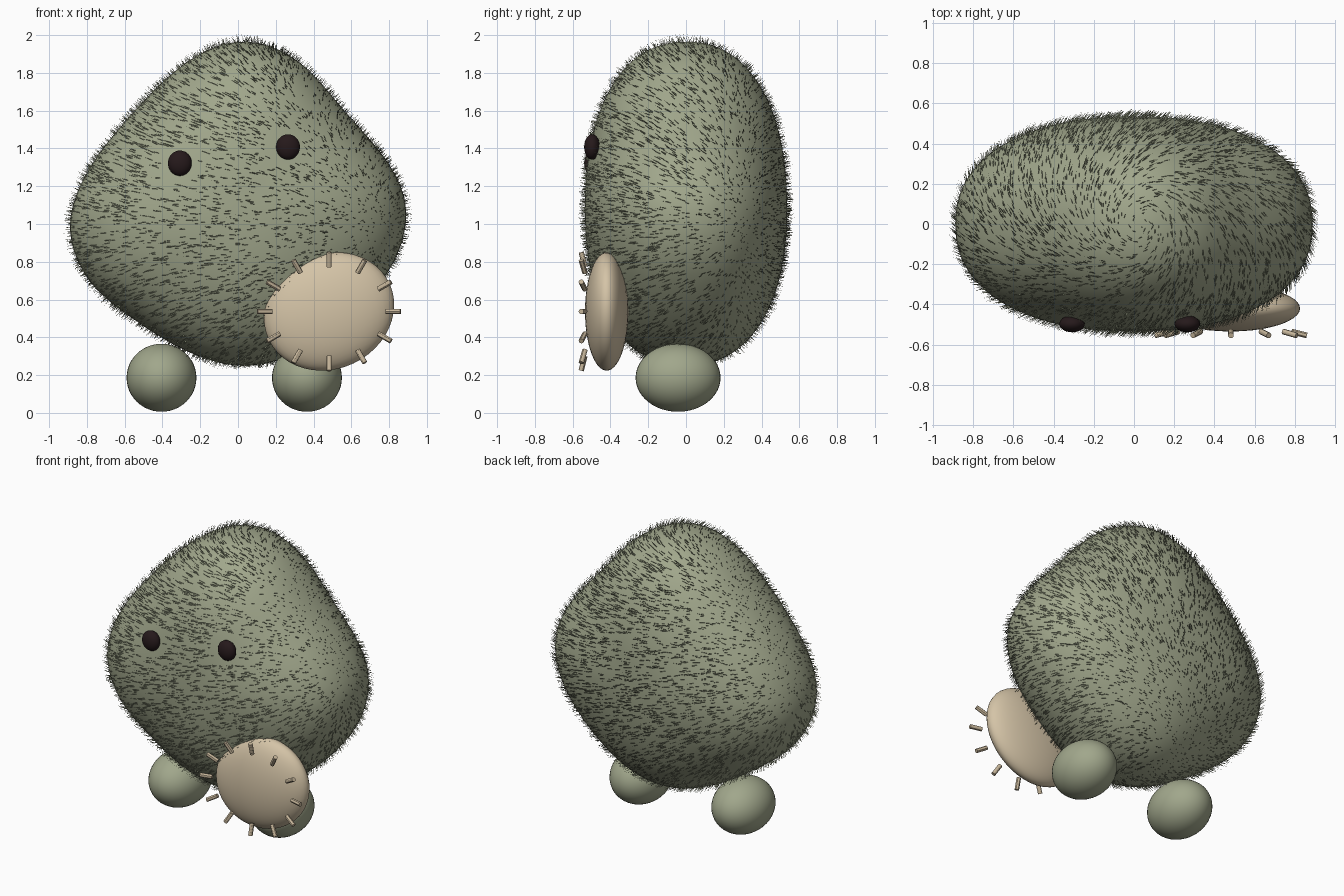
import bpy, bmesh, math, random
from mathutils import Vector, Matrix

random.seed(4)
if "Cube" in bpy.data.objects:
    bpy.data.objects.remove(bpy.data.objects["Cube"])


def material(name, rgb):
    m = bpy.data.materials.new(name)
    m.use_nodes = True
    m.diffuse_color = (*rgb, 1)
    m.node_tree.nodes["Principled BSDF"].inputs["Base Color"].default_value = (*rgb, 1)
    return m


SAGE = material("sage green", (0.355, 0.385, 0.26))
FUR = material("olive fur", (0.26, 0.285, 0.19))
TAN = material("tan cloth", (0.66, 0.55, 0.385))
THREAD = material("thread", (0.56, 0.46, 0.32))
EYE = material("dark brown", (0.019, 0.01, 0.011))


def finish(name, bm, mat, smooth=True):
    mesh = bpy.data.meshes.new(name)
    bm.to_mesh(mesh)
    bm.free()
    mesh.materials.append(mat)
    for p in mesh.polygons:
        p.use_smooth = smooth
    ob = bpy.data.objects.new(name, mesh)
    bpy.context.collection.objects.link(ob)
    return ob


def ellipsoid(name, centre, radii, mat, rot=Matrix()):
    bm = bmesh.new()
    bmesh.ops.create_uvsphere(bm, u_segments=40, v_segments=24, radius=1)
    m = Matrix.Translation(centre) @ rot @ Matrix.Diagonal((*radii, 1))
    bmesh.ops.transform(bm, matrix=m, verts=bm.verts)
    return finish(name, bm, mat)


def smooth_loop(pts, steps):
    """Closed Catmull-Rom curve through the points."""
    out, n = [], len(pts)
    for i in range(n):
        a, b, c, d = (Vector(pts[(i + k) % n]) for k in (-1, 0, 1, 2))
        for s in range(steps):
            t = s / steps
            out.append(0.5 * (2 * b + (c - a) * t + (2 * a - 5 * b + 4 * c - d) * t * t
                              + (3 * b - a - 3 * c + d) * t ** 3))
    return out


# Body: rounded diamond outline, swept front to back with a superelliptic section
OUTLINE = [(0.05, 1.965), (0.32, 1.86), (0.58, 1.58), (0.81, 1.3), (0.89, 1.06),
           (0.82, 0.79), (0.6, 0.52), (0.32, 0.32), (0.04, 0.25), (-0.22, 0.305),
           (-0.5, 0.46), (-0.78, 0.69), (-0.89, 0.98), (-0.79, 1.29), (-0.5, 1.65),
           (-0.22, 1.89)]
MID, DEPTH, POWER, RINGS = Vector((0, 1.08)), 0.535, 2 / 2.25, 36
loop = smooth_loop(OUTLINE, 5)
bm = bmesh.new()
rings = []
for r in range(1, RINGS):
    phi = math.pi * r / RINGS
    c = math.cos(phi)
    y = -math.copysign(abs(c) ** POWER, c) * DEPTH
    s = math.sin(phi) ** POWER
    ring = []
    for p in loop:
        q = MID + (p - MID) * s
        ring.append(bm.verts.new((q.x, y, q.y)))
    rings.append(ring)
n = len(loop)
for a, b in zip(rings, rings[1:]):
    for i in range(n):
        bm.faces.new((a[i], a[(i + 1) % n], b[(i + 1) % n], b[i]))
for ring, y in ((rings[0], -DEPTH), (rings[-1], DEPTH)):
    pole = bm.verts.new((MID.x, y, MID.y))
    for i in range(n):
        bm.faces.new((ring[i], ring[(i + 1) % n], pole))
bmesh.ops.recalc_face_normals(bm, faces=bm.faces)

# Fur roots: random spots on the body, weighted by area
faces = list(bm.faces)
roots = []
for f in random.choices(faces, weights=[f.calc_area() for f in faces], k=7500):
    v = [w.co for w in f.verts]
    a, b = random.random(), random.random()
    p = v[0].lerp(v[1], a).lerp(v[-1].lerp(v[2], a), b)
    roots.append((p, f.normal.copy()))
finish("body", bm, SAGE)

EYES = {"right_eye": (-0.308, -0.497, 1.322), "left_eye": (0.265, -0.497, 1.408)}
PATCH = Vector((0.482, -0.42, 0.537))

# Fur: fine three-sided spikes combed clockwise, with bare skin around the eyes
bm = bmesh.new()
for p, nrm in roots:
    if any((p - Vector(e)).length < 0.11 for e in EYES.values()):
        continue
    comb = Vector((nrm.y, -nrm.x, 0.08))
    comb = comb.normalized() if comb.length > 0.01 else Vector((1, 0, 0))
    jitter = Vector([random.uniform(-0.22, 0.22) for _ in range(3)])
    d = (nrm + comb + jitter).normalized()
    side = d.orthogonal().normalized()
    up = d.cross(side)
    tip = bm.verts.new(p + d * random.uniform(0.04, 0.055))
    base = []
    for k in range(3):
        a = k * math.tau / 3
        base.append(bm.verts.new(p + (side * math.cos(a) + up * math.sin(a)) * 0.002))
    for k in range(3):
        bm.faces.new((base[k], base[(k + 1) % 3], tip))
finish("fur", bm, FUR, smooth=False)

# Eyes and feet
for name, pos in EYES.items():
    ellipsoid(name, pos, (0.063, 0.042, 0.067), EYE)
for name, x in (("right_foot", -0.405), ("left_foot", 0.365)):
    ellipsoid(name, (x, -0.042, 0.186), (0.185, 0.225, 0.18), SAGE)

# Patch: flattened disc tilted up towards the side
tilt = Matrix.Rotation(math.radians(-25), 4, "Y")
ellipsoid("patch", PATCH, (0.353, 0.115, 0.304), TAN, tilt)

# Stitches: short rods radiating around the patch edge
bm = bmesh.new()
for k in range(12):
    a = k * math.tau / 12
    d = Vector((math.cos(a), -0.25, math.sin(a))).normalized()
    pos = Vector((PATCH.x + 0.34 * math.cos(a), -0.545, PATCH.z + 0.275 * math.sin(a)))
    m = Matrix.Translation(pos) @ d.to_track_quat("Z", "Y").to_matrix().to_4x4()
    bmesh.ops.create_cone(bm, cap_ends=True, segments=12, radius1=0.014, radius2=0.014,
                          depth=0.08, matrix=m)
stitches = finish("stitches", bm, THREAD)
bpy.context.view_layer.objects.active = stitches
stitches.select_set(True)
bpy.ops.object.shade_smooth_by_angle()
